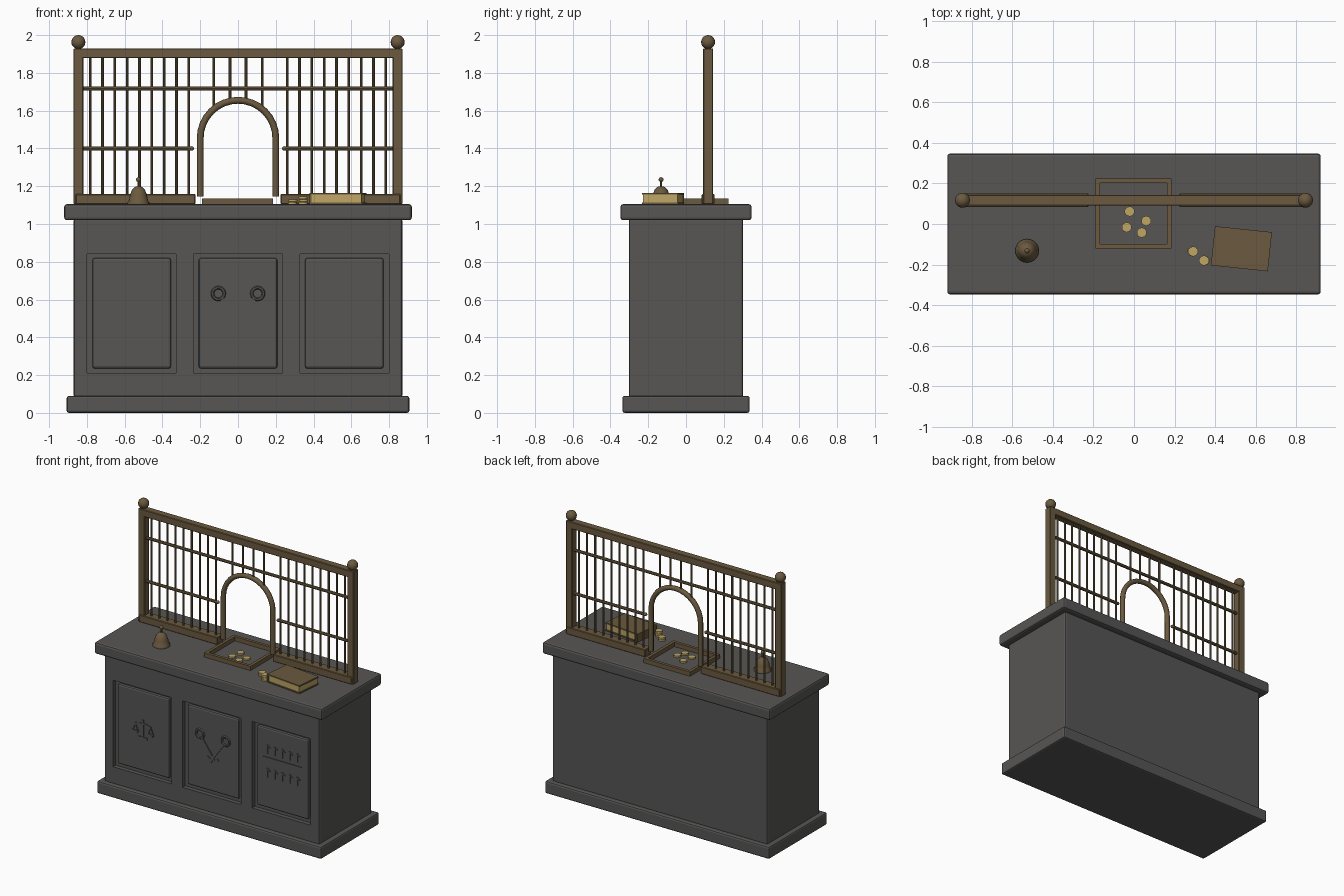
import bpy, bmesh, math
from mathutils import Matrix, Vector

if "Cube" in bpy.data.objects:
    bpy.data.objects.remove(bpy.data.objects["Cube"])


def material(name, rgb):
    m = bpy.data.materials.new(name)
    m.use_nodes = True
    m.diffuse_color = (*rgb, 1)
    bsdf = next(n for n in m.node_tree.nodes if n.type == 'BSDF_PRINCIPLED')
    bsdf.inputs["Base Color"].default_value = (*rgb, 1)
    bsdf.inputs["Roughness"].default_value = 0.7
    return m


STONE = material("dark stone", (0.095, 0.092, 0.09))
BRASS = material("aged brass", (0.145, 0.102, 0.05))
GOLD = material("pale gold", (0.52, 0.38, 0.13))


def finish(name, bm, mat, smooth=False):
    mesh = bpy.data.meshes.new(name)
    bm.to_mesh(mesh)
    bm.free()
    mesh.materials.append(mat)
    ob = bpy.data.objects.new(name, mesh)
    bpy.context.collection.objects.link(ob)
    select(ob)
    if smooth:
        bpy.ops.object.shade_smooth_by_angle(angle=math.radians(40))
    return ob


def select(ob):
    bpy.ops.object.select_all(action='DESELECT')
    ob.select_set(True)
    bpy.context.view_layer.objects.active = ob


def box(name, x, y, z, mat, bevel=0.0, turn=0.0, segments=2):
    """Box from (min, max) ranges, turned about its own vertical axis."""
    mid = Vector([(a + b) / 2 for a, b in (x, y, z)])
    size = [b - a for a, b in (x, y, z)]
    bm = bmesh.new()
    bmesh.ops.create_cube(bm, size=1, matrix=Matrix.Diagonal((*size, 1)))
    if bevel:
        bmesh.ops.bevel(bm, geom=bm.edges[:], offset=bevel, segments=segments,
                        affect='EDGES', profile=0.5)
    ob = finish(name, bm, mat)
    ob.location = mid
    ob.rotation_euler.z = turn
    return ob


def rod(name, a, b, radius, mat, sides=8):
    a, b = Vector(a), Vector(b)
    bm = bmesh.new()
    rot = (b - a).to_track_quat('Z', 'Y').to_matrix().to_4x4()
    bmesh.ops.create_cone(bm, cap_ends=True, segments=sides, radius1=radius,
                          radius2=radius, depth=(b - a).length,
                          matrix=Matrix.Translation((a + b) / 2) @ rot)
    return finish(name, bm, mat, True)


def ball(name, centre, radius, mat):
    bm = bmesh.new()
    bmesh.ops.create_uvsphere(bm, u_segments=16, v_segments=10, radius=radius,
                              matrix=Matrix.Translation(centre))
    return finish(name, bm, mat, True)


def lathe(name, profile, x, y, mat, sides=20):
    bm = bmesh.new()
    verts = [bm.verts.new((r, 0, z)) for r, z in profile]
    edges = [bm.edges.new(p) for p in zip(verts, verts[1:])]
    bmesh.ops.spin(bm, geom=verts + edges, cent=(0, 0, 0), axis=(0, 0, 1),
                   angle=math.tau, steps=sides)
    bmesh.ops.remove_doubles(bm, verts=bm.verts[:], dist=1e-4)
    bmesh.ops.recalc_face_normals(bm, faces=bm.faces[:])
    ob = finish(name, bm, mat, True)
    ob.location = (x, y, 0)
    return ob


# Counter: plinth, body and slab
box("plinth", (-.907, .907), (-.337, .337), (0, .09), STONE, .012)
body = box("counter_body", (-.87, .87), (-.303, .303), (.08, 1.03), STONE, .012)
box("counter_slab", (-.92, .92), (-.347, .347), (1.02, 1.105), STONE, .014)

# Three recesses cut in the body, each with a raised panel
PANELS = (-.563, 0, .563)
for cx in PANELS:
    cutter = box("recess_cutter", (cx - .236, cx + .236), (-.4, -.272), (.21, .842), STONE)
    cutter.hide_render = True
    cut = body.modifiers.new("recess", 'BOOLEAN')
    cut.operation, cut.solver, cut.object = 'DIFFERENCE', 'EXACT', cutter
    select(body)
    bpy.ops.object.modifier_apply(modifier=cut.name)
    bpy.data.objects.remove(cutter)
    box("front_panel", (cx - .208, cx + .208), (-.29, -.26), (.235, .82), STONE, .012)

FACE = -.29


def stroke(name, x1, z1, x2, z2, width=.014):
    """Low raised bar on the panel face."""
    ob = box(name, (0, math.hypot(x2 - x1, z2 - z1)), (0, .014), (0, width), STONE)
    ob.location = ((x1 + x2) / 2, FACE, (z1 + z2) / 2)
    ob.rotation_euler.y = -math.atan2(z2 - z1, x2 - x1)


def ring(name, x, z, radius, tube):
    bpy.ops.mesh.primitive_torus_add(location=(x, FACE, z), rotation=(math.pi / 2, 0, 0),
                                     major_radius=radius, minor_radius=tube,
                                     major_segments=20, minor_segments=6)
    ob = bpy.context.object
    ob.name = name
    ob.data.materials.append(STONE)


# Balance scales relief
cx = PANELS[0]
stroke("scales_post", cx, .48, cx, .61)
stroke("scales_foot", cx - .035, .478, cx + .035, .478, .016)
for s in (-1, 1):
    stroke("scales_beam", cx, .585, cx + s * .065, .57, .012)
    for d in (-1, 1):
        stroke("scales_chain", cx + s * .062, .572, cx + s * .062 + d * .02, .52, .006)
    stroke("scales_pan", cx + s * .062 - .027, .517, cx + s * .062 + .027, .517, .01)
    stroke("scales_pan_bowl", cx + s * .062 - .015, .509, cx + s * .062 + .015, .509, .01)

# Crossed keys relief
for s in (-1, 1):
    ring("key_bow", s * .104, .632, .031, .009)
    stroke("key_shaft", s * .085, .602, -s * .018, .458, .017)
    stroke("key_bit", -s * .008, .45, -s * .045, .48, .022)

# Tally marks relief
cx = PANELS[2]
stroke("tally_rule", cx - .153, .604, cx + .153, .604, .008)
for z in (.665, .495):
    for i in range(5):
        x = cx - .12 + i * .06
        stroke("tally_mark", x, z - .032, x, z + .032, .008)
        stroke("tally_flag", x, z + .03, x + .022, z + .012, .008)

# Screen frame: posts, finials and rails
Y = .117
for s in (-1, 1):
    box("screen_post", (s * .845 - .026, s * .845 + .026), (Y - .027, Y + .027),
        (1.105, 1.93), BRASS, .004, segments=1)
    ball("post_finial", (s * .845, Y, 1.963), .037, BRASS)
    box("bottom_rail", sorted((s * .225, s * .86)), (Y - .034, Y + .034),
        (1.105, 1.158), BRASS, .004, segments=1)
    rod("middle_rail", (s * .245, Y, 1.4), (s * .83, Y, 1.4), .011, BRASS)
    ball("rail_end", (s * .245, Y, 1.4), .012, BRASS)
box("top_rail", (-.85, .85), (Y - .027, Y + .027), (1.878, 1.93), BRASS, .004, segments=1)
rod("upper_rail", (-.83, Y, 1.717), (.83, Y, 1.717), .011, BRASS)

# Upright bars beside and above the opening
ARCH_Z, ARCH_R = 1.455, .2
for i in range(9):
    for s in (-1, 1):
        x = s * (.26 + i * .0653)
        rod("screen_bar", (x, Y, 1.14), (x, Y, 1.89), .007, BRASS)
for i in range(4):
    x = -.128 + i * .0853
    foot = ARCH_Z + math.sqrt(ARCH_R ** 2 - x ** 2)
    rod("short_bar", (x, Y, foot), (x, Y, 1.89), .007, BRASS)

# Arched window trim
path = [(-ARCH_R, 1.145)]
path += [(-ARCH_R * math.cos(t * math.pi / 16), ARCH_Z + ARCH_R * math.sin(t * math.pi / 16))
         for t in range(17)]
path.append((ARCH_R, 1.145))
curve = bpy.data.curves.new("window_arch", 'CURVE')
curve.dimensions = '3D'
curve.bevel_depth, curve.bevel_resolution, curve.use_fill_caps = .018, 2, True
spline = curve.splines.new('POLY')
spline.points.add(len(path) - 1)
for p, (x, z) in zip(spline.points, path):
    p.co = (x, Y, z, 1)
arch = bpy.data.objects.new("window_arch", curve)
bpy.context.collection.objects.link(arch)
curve.materials.append(BRASS)
select(arch)
bpy.ops.object.convert(target='MESH')
bpy.ops.object.shade_smooth_by_angle(angle=math.radians(50))

# Coin tray rim
for x in ((-.19, -.168), (.163, .185)):
    box("tray_side", x, (-.12, .225), (1.1, 1.136), BRASS)
for y in ((-.12, -.098), (.203, .225)):
    box("tray_end", (-.17, .165), y, (1.1, 1.136), BRASS)


# Loose coins in the tray and two small stacks
def coins(x, y, count):
    for i in range(count):
        z = 1.105 + i * .014
        rod("coin", (x + .003 * (i % 2), y, z), (x + .003 * (i % 2), y, z + .012), .025, GOLD, 10)


for x, y in ((-.022, .062), (.06, .015), (-.036, -.016), (.038, -.042)):
    coins(x, y, 1)
coins(.288, -.135, 2)
coins(.345, -.18, 3)

# Ledger: covers, spine and pages
turn = math.radians(-6)
centre = Vector((.53, -.122, 0))


def book_part(name, x, y, z, mat):
    ob = box(name, x, y, z, mat, turn=turn)
    ob.location = centre + Matrix.Rotation(turn, 3, 'Z') @ ob.location


book_part("ledger_pages", (-.135, .134), (-.092, .092), (1.112, 1.156), GOLD)
book_part("ledger_back_cover", (-.14, .14), (-.097, .097), (1.105, 1.113), BRASS)
book_part("ledger_front_cover", (-.14, .14), (-.097, .097), (1.155, 1.165), BRASS)
book_part("ledger_spine", (-.142, -.132), (-.097, .097), (1.105, 1.165), BRASS)

# Counter bell
lathe("bell", [(0, 1.105), (.058, 1.105), (.058, 1.115), (.05, 1.125), (.046, 1.15),
               (.035, 1.18), (.018, 1.197), (0, 1.2)], -.527, -.132, BRASS)
rod("bell_stem", (-.527, -.132, 1.19), (-.527, -.132, 1.235), .006, BRASS)
ball("bell_button", (-.527, -.132, 1.235), .013, BRASS)
